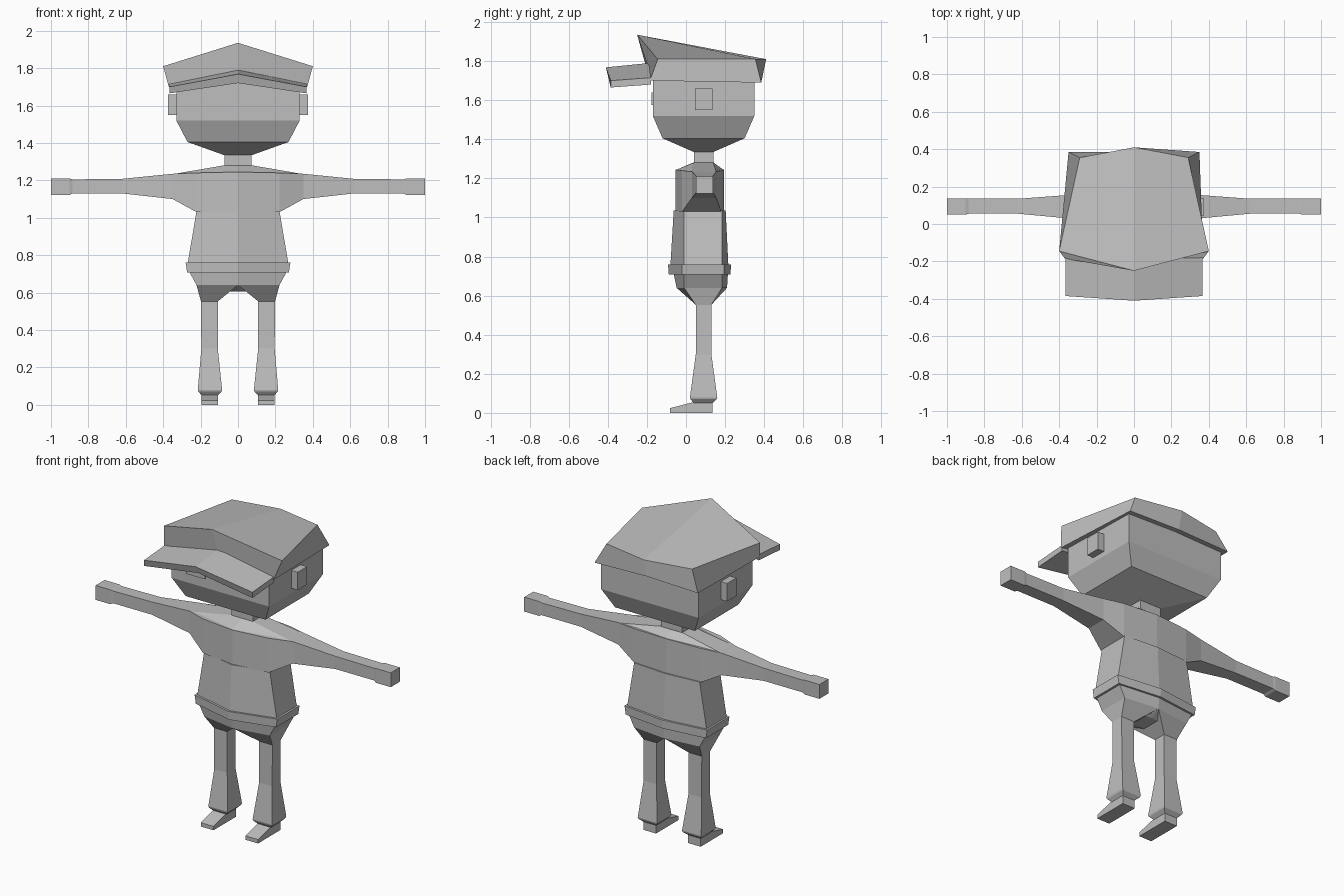
import bpy, bmesh

if "Cube" in bpy.data.objects:
    bpy.data.objects.remove(bpy.data.objects["Cube"])

grey = bpy.data.materials.new("plain_grey")
grey.diffuse_color = (0.52, 0.52, 0.52, 1)
grey.use_nodes = True
grey.node_tree.nodes["Principled BSDF"].inputs["Base Color"].default_value = grey.diffuse_color


def loft(name, rings):
    """Skin a list of equal-sized rings; six-point caps fold along the centre line."""
    bm = bmesh.new()
    vs = [[bm.verts.new(p) for p in r] for r in rings]
    n = len(rings[0])
    for a, b in zip(vs, vs[1:]):
        for i in range(n):
            j = (i + 1) % n
            bm.faces.new((a[i], a[j], b[j], b[i]))
    for cap in (vs[0], vs[-1]):
        if n == 6:
            bm.faces.new(cap[:4])
            bm.faces.new((cap[0], cap[3], cap[4], cap[5]))
        else:
            bm.faces.new(cap)
    bmesh.ops.recalc_face_normals(bm, faces=bm.faces)
    me = bpy.data.meshes.new(name)
    bm.to_mesh(me)
    bm.free()
    me.materials.append(grey)
    ob = bpy.data.objects.new(name, me)
    bpy.context.collection.objects.link(ob)
    return ob


def rect(x0, x1, y0, y1, z):
    return [(x0, y0, z), (x1, y0, z), (x1, y1, z), (x0, y1, z)]


def hexa(front, side_f, side_b, back):
    """Symmetric six-point ring from its centre and right-hand points."""
    m = lambda p: (-p[0], p[1], p[2])
    return [front, side_f, side_b, back, m(side_b), m(side_f)]


def flat_hex(hw, yf, ysf, ysb, yb, z):
    return hexa((0, yf, z), (hw, ysf, z), (hw, ysb, z), (0, yb, z))


def box(name, x0, x1, y0, y1, z0, z1):
    return loft(name, [rect(x0, x1, y0, y1, z0), rect(x0, x1, y0, y1, z1)])


def mirrored(ob):
    m = ob.modifiers.new("mirror", 'MIRROR')
    m.use_mirror_merge = False
    return ob


# head, neck, ears and eyes
loft("head", [rect(-.075, .075, .04, .14, 1.335), rect(-.27, .27, -.12, .30, 1.405),
              rect(-.33, .33, -.17, .35, 1.52), rect(-.33, .33, -.17, .35, 1.73)])
box("neck", -.072, .072, .04, .14, 1.25, 1.35)
mirrored(box("ear", .32, .373, .045, .135, 1.55, 1.66))
mirrored(box("eye", .10, .228, -.177, -.169, 1.575, 1.64))

# cap crown
loft("cap_crown", [
    hexa((0, -.19, 1.76), (.37, -.185, 1.70), (.35, .385, 1.69), (0, .385, 1.70)),
    hexa((0, -.25, 1.935), (.40, -.145, 1.81), (.29, .355, 1.81), (0, .41, 1.81))])

# peaked visor
loft("cap_visor", [
    [(x, -.385, 1.665), (x, -.18, 1.68), (x, -.18, 1.715), (x, -.385, 1.70)] if x else
    [(0, -.385, 1.72), (0, -.19, 1.74), (0, -.19, 1.79), (0, -.41, 1.768)]
    for x in (-.367, 0, .367)])

# shirt body, shoulders and sleeves with hands
loft("shirt_body", [flat_hex(.27, -.08, -.01, .185, .217, .75),
                    flat_hex(.222, -.063, -.01, .185, .203, 1.035)])
half = [(.222, -.02, .18, 1.03, 1.24), (.35, .03, .155, 1.10, 1.235),
        (.62, .055, .135, 1.13, 1.208), (.885, .055, .135, 1.13, 1.205),
        (.90, .05, .137, 1.122, 1.21), (1.0, .05, .137, 1.122, 1.21)]
arms = [(-x, *r) for x, *r in reversed(half)] + [(0, -.055, .195, 1.03, 1.245)] + half
loft("arms", [[(x, yf, z0), (x, yb, z0), (x, yb, z1), (x, yf, z1)]
              for x, yf, yb, z0, z1 in arms])
loft("shoulder_yoke", [
    hexa((0, -.052, 1.243), (.35, .03, 1.233), (.35, .155, 1.233), (0, .193, 1.243)),
    flat_hex(.075, .035, .04, .14, .142, 1.28)])

# belt and hips
loft("belt", [flat_hex(.272, -.088, -.02, .195, .228, .708),
              flat_hex(.28, -.092, -.02, .195, .23, .76)])
loft("hips", [flat_hex(.265, -.065, -.01, .185, .215, .72),
              flat_hex(.222, -.048, -.01, .185, .21, .64),
              flat_hex(.04, .03, .035, .15, .155, .605)])

# trouser legs, flared at the ankle
mirrored(loft("leg", [
    [(0, -.048, .64), (.222, -.01, .64), (.222, .185, .64), (0, .21, .64)],
    rect(.108, .198, .05, .13, .553), rect(.108, .196, .05, .13, .30),
    rect(.085, .215, .02, .16, .08), rect(.088, .212, .023, .157, .07),
    rect(.108, .194, .04, .135, .05)]))

# wedge shoes
mirrored(loft("shoe", [[(x, -.083, 0), (x, .135, 0), (x, .135, .06),
                        (x, .03, .053), (x, -.083, .024)] for x in (.108, .194)]))
